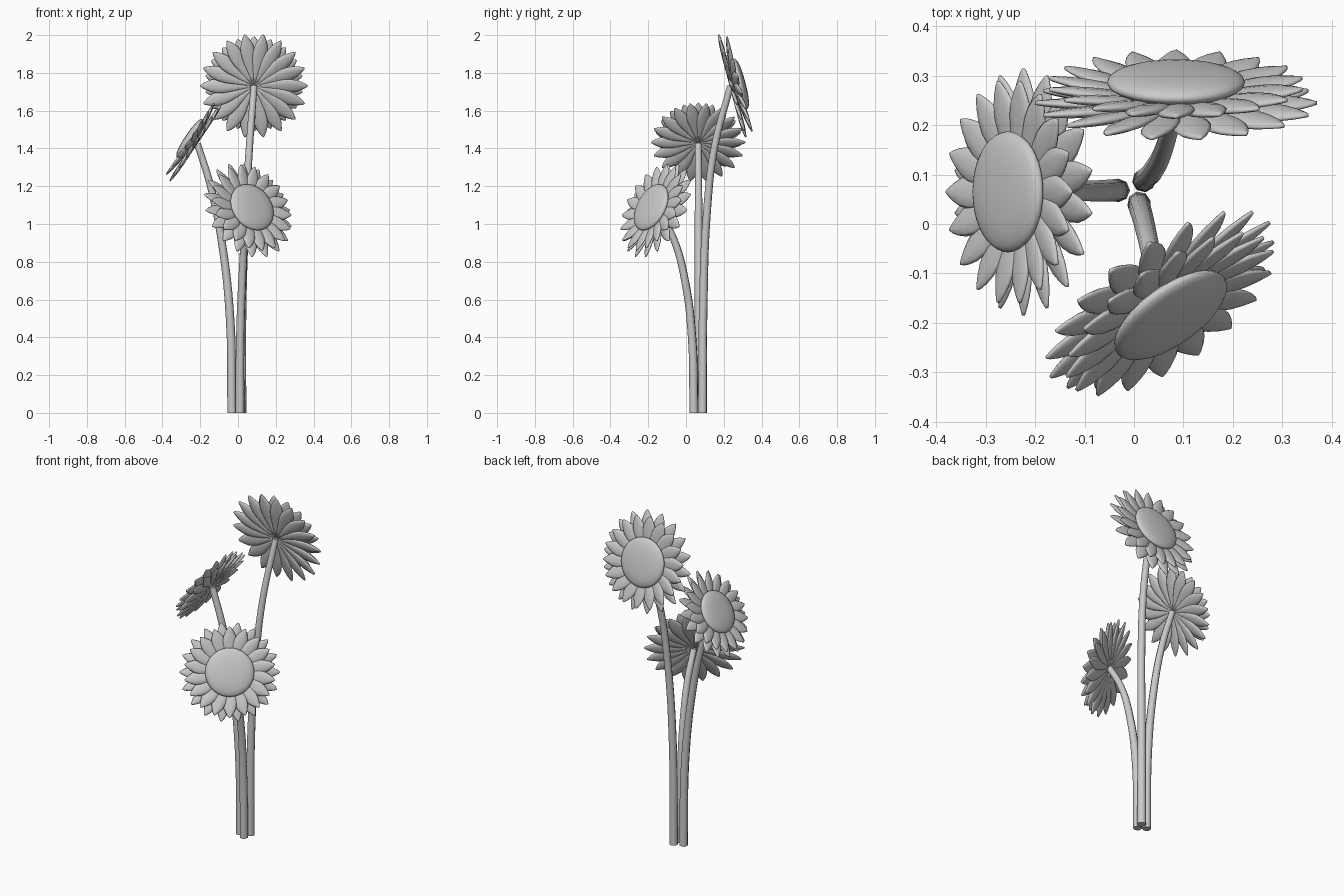
import bpy, bmesh
from math import sin, cos, pi, radians
from mathutils import Vector, Matrix

if "Cube" in bpy.data.objects:
    bpy.data.objects.remove(bpy.data.objects["Cube"])


def finish(name, bm, matrix):
    bmesh.ops.recalc_face_normals(bm, faces=bm.faces[:])
    mesh = bpy.data.meshes.new(name)
    bm.to_mesh(mesh)
    bm.free()
    obj = bpy.data.objects.new(name, mesh)
    bpy.context.collection.objects.link(obj)
    obj.matrix_world = matrix
    mesh.shade_smooth()
    return obj


def skin(bm, rings):
    # bridge closed rings of points and cap both ends
    loops = [[bm.verts.new(p) for p in ring] for ring in rings]
    n = len(loops[0])
    for a, b in zip(loops, loops[1:]):
        for i in range(n):
            bm.faces.new((a[i], a[(i + 1) % n], b[(i + 1) % n], b[i]))
    bm.faces.new(loops[0])
    bm.faces.new(loops[-1])


# petal outline: (distance along, half width), in units of head radius
PETAL = [(0.04, 0.02), (0.2, 0.055), (0.4, 0.1), (0.55, 0.128), (0.68, 0.135),
         (0.8, 0.115), (0.9, 0.075), (0.97, 0.035), (1.0, 0.008)]


def petal_ring(name, matrix, count, start, length, width, tilt, twist, lift):
    bm = bmesh.new()
    for k in range(count):
        turn = (Matrix.Translation((0, 0, lift))
                @ Matrix.Rotation(2 * pi * (k + start) / count, 4, 'Z')
                @ Matrix.Rotation(radians(tilt), 4, 'X')
                @ Matrix.Rotation(radians(twist), 4, 'Y'))
        rings = []
        for d, w in PETAL:
            thick = 0.012 + 0.2 * w
            rings.append([turn @ Vector((w * width * cos(a), d * length, thick * sin(a)))
                          for a in [2 * pi * i / 10 for i in range(10)]])
        skin(bm, rings)
    return finish(name, bm, matrix)


def seed_disc(name, matrix):
    # soft cushion: flattened rounded profile turned round the head axis
    bm = bmesh.new()
    rings = []
    for j in range(13):
        a = -pi / 2 + pi * (j + 0.15) / 12.3
        r = 0.49 * cos(a) ** 0.8
        z = 0.17 + 0.1 * sin(a)
        rings.append([(r * cos(2 * pi * i / 40), r * sin(2 * pi * i / 40), z) for i in range(40)])
    skin(bm, rings)
    return finish(name, bm, matrix)


def stem(name, points):
    curve = bpy.data.curves.new(name, 'CURVE')
    curve.dimensions = '3D'
    curve.bevel_depth = 0.024
    curve.bevel_resolution = 2
    curve.use_fill_caps = True
    curve.resolution_u = 6
    spline = curve.splines.new('BEZIER')
    spline.bezier_points.add(len(points) - 1)
    for i, (bp, p) in enumerate(zip(spline.bezier_points, points)):
        bp.co = p
        bp.handle_left_type = bp.handle_right_type = 'AUTO'
        bp.radius = 1 - 0.25 * i / (len(points) - 1)
    obj = bpy.data.objects.new(name, curve)
    bpy.context.collection.objects.link(obj)
    return obj


# name, head centre, facing direction, head radius, stem path
FLOWERS = [
    ("tall", (0.085, 0.24, 1.73), (0, 0.967, 0.255), 0.285,
     [(0.02, 0.088, 0), (0.023, 0.092, 0.6), (0.04, 0.11, 1.05),
      (0.06, 0.15, 1.4), (0.085, 0.235, 1.73)]),
    ("middle", (-0.22, 0.065, 1.43), (-0.83, 0, 0.555), 0.25,
     [(-0.032, 0.068, 0), (-0.042, 0.068, 0.5), (-0.085, 0.067, 0.9),
      (-0.145, 0.066, 1.2), (-0.215, 0.065, 1.425)]),
    ("short", (0.05, -0.15, 1.07), (0.53, -0.75, 0.4), 0.272,
     [(0.01, 0.042, 0), (0.012, 0.032, 0.4), (0.022, -0.005, 0.7),
      (0.035, -0.065, 0.92), (0.05, -0.145, 1.068)]),
]

for name, centre, facing, radius, path in FLOWERS:
    # head frame: z faces outward, y is the upward direction in the head plane
    z = Vector(facing).normalized()
    x = Vector((0, 0, 1)).cross(z).normalized()
    rot = Matrix((x, z.cross(x), z)).transposed().to_4x4()
    m = Matrix.Translation(centre) @ rot @ Matrix.Scale(radius, 4)
    stem(name + "_stem", path)
    petal_ring(name + "_back_petals", m, 18, 0.5, 1.0, 1.0, 1, 10, 0)
    petal_ring(name + "_front_petals", m, 18, 0, 0.92, 1.05, 8, 6, 0.03)
    seed_disc(name + "_seed_disc", m)
